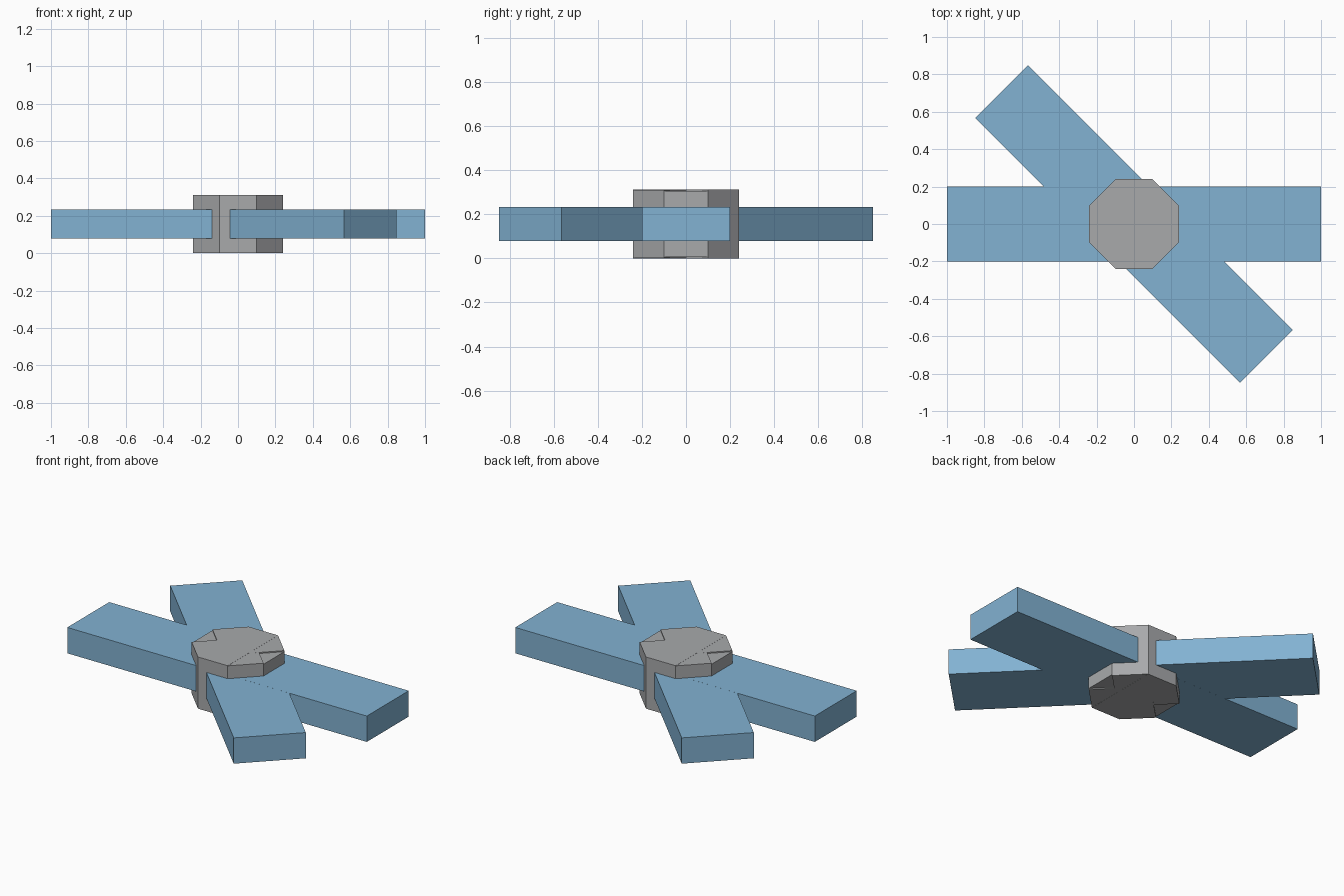
import bpy, math

if "Cube" in bpy.data.objects:
    bpy.data.objects.remove(bpy.data.objects["Cube"])

MID_Z = 0.156


def material(name, color):
    m = bpy.data.materials.new(name)
    m.diffuse_color = (*color, 1.0)
    m.use_nodes = True
    m.node_tree.nodes["Principled BSDF"].inputs["Base Color"].default_value = m.diffuse_color
    return m


blue = material("light_blue", (0.223, 0.445, 0.645))
grey = material("mid_grey", (0.392, 0.40, 0.41))


def bar(name, length, width, height, degrees, mat):
    """Rectangular bar through the centre, turned about the vertical axis."""
    bpy.ops.mesh.primitive_cube_add(size=1, location=(0, 0, MID_Z))
    ob = bpy.context.object
    ob.name = name
    ob.scale = (length, width, height)
    bpy.ops.object.transform_apply(location=False, rotation=False, scale=True)
    ob.rotation_euler.z = math.radians(degrees)
    ob.data.materials.append(mat)


# Two long crossing beams
bar("straight_beam", 2.0, 0.4, 0.156, 0, blue)
bar("diagonal_beam", 2.0, 0.4, 0.1555, -45, blue)

# Octagonal hub: four short blocks fanned around the centre, slightly stepped
for i, height in enumerate((0.298, 0.311, 0.312, 0.3105)):
    bar(f"hub_block_{i + 1}", 0.48, 0.199, height, i * 45, grey)
